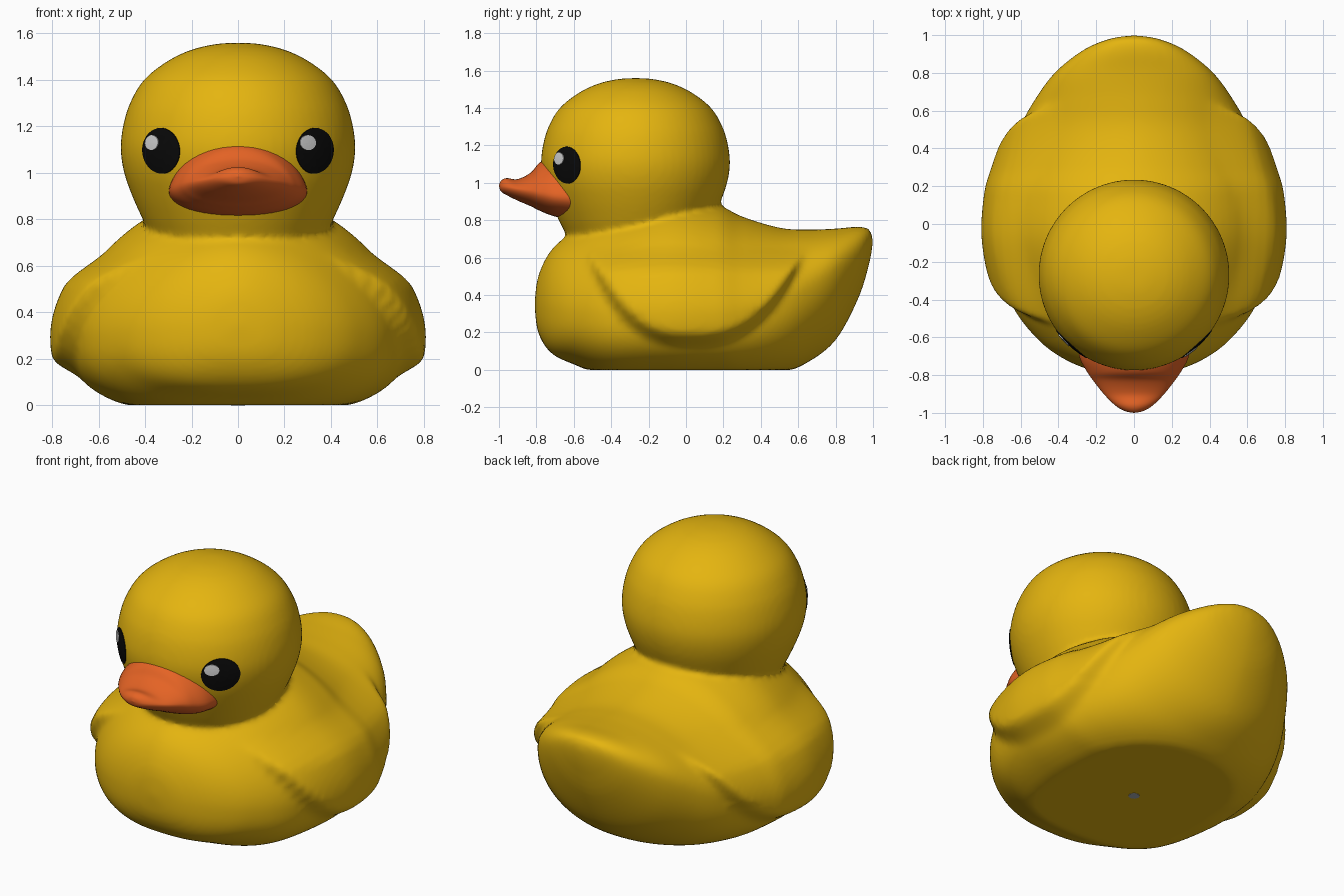
import bpy, bmesh
from math import sin, cos, pi, atan2
from mathutils import Vector
from mathutils.bvhtree import BVHTree

if "Cube" in bpy.data.objects:
    bpy.data.objects.remove(bpy.data.objects["Cube"])

HEAD_Y = -0.27


def material(name, rgb):
    m = bpy.data.materials.new(name)
    m.diffuse_color = (*rgb, 1)
    m.use_nodes = True
    m.node_tree.nodes["Principled BSDF"].inputs["Base Color"].default_value = m.diffuse_color
    return m


YELLOW = material("yellow", (0.78, 0.46, 0.005))
ORANGE = material("orange", (0.78, 0.125, 0.018))
BLACK = material("black", (0.003, 0.003, 0.003))
WHITE = material("soft_white", (0.68, 0.68, 0.68))
GREY = material("grey", (0.4, 0.42, 0.45))


def spline(keys, steps):
    """Smooth rows of numbers through the key rows."""
    k = [keys[0]] + list(keys) + [keys[-1]]
    rows = []
    for i in range(1, len(k) - 2):
        for s in range(steps):
            t = s / steps
            rows.append([0.5 * (2 * b + (c - a) * t + (2 * a - 5 * b + 4 * c - d) * t * t
                                + (3 * b - a - 3 * c + d) * t ** 3)
                         for a, b, c, d in zip(*k[i - 1:i + 3])])
    return rows + [list(keys[-1])]


def loft(bm, rings):
    vs = [[bm.verts.new(p) for p in ring] for ring in rings]
    n = len(rings[0])
    for a, b in zip(vs, vs[1:]):
        for j in range(n):
            bm.faces.new((a[j], a[(j + 1) % n], b[(j + 1) % n], b[j]))


def finish(bm, name, mat):
    bmesh.ops.remove_doubles(bm, verts=bm.verts, dist=1e-5)
    bmesh.ops.recalc_face_normals(bm, faces=bm.faces)
    me = bpy.data.meshes.new(name)
    bm.to_mesh(me)
    bm.free()
    me.materials.append(mat)
    me.shade_smooth()
    ob = bpy.data.objects.new(name, me)
    bpy.context.collection.objects.link(ob)
    return ob


def step(x, width):
    t = min(max(x / width, 0), 1)
    return t * t * (3 - 2 * t)


def spow(v, e):
    return (1 if v >= 0 else -1) * abs(v) ** e


def wing(y, z):
    """Sideways swelling of the moulded wing."""
    k = 0.60 if y > 0.03 else 0.56
    low = 0.11 + 0.47 * abs((y - 0.03) / k) ** 2.6
    return 0.075 * step(z - low, 0.09) * step(0.67 - z, 0.16)


def body_ring(y, zb, zt, w, zc, n=96):
    tail = step(y - 0.35, 0.6)
    pts = []
    for i in range(n):
        a = 2 * pi * i / n
        c, s = cos(a), sin(a)
        p = 1.8 + 0.4 * tail if s >= 0 else 2.6 - 0.8 * tail
        x = w * spow(c, 2 / p)
        z = max(zc + (zt - zc if s >= 0 else zc - zb) * spow(s, 2 / p), 0)
        if abs(x) > 0.3:
            x += spow(x, 0) * wing(y, z) * step(abs(x) - 0.3, 0.15)
        pts.append((x, y, z))
    return pts


# body: y, bottom, top, half width, height of widest point
BODY = [(-.81, .35, .35, 0, .35), (-.79, .2, .5, .17, .33), (-.72, .09, .64, .36, .32),
        (-.6, .03, .74, .52, .31), (-.4, -.04, .85, .66, .3), (-.1, -.05, .93, .73, .3),
        (.15, -.05, .89, .72, .3), (.3, -.05, .82, .68, .31), (.5, -.02, .76, .61, .36),
        (.65, .04, .75, .53, .43), (.8, .16, .755, .42, .53), (.92, .38, .765, .27, .62),
        (.98, .57, .75, .13, .68), (1.0, .69, .69, 0, .69)]
# head: height, radius
HEAD = [(.6, 0), (.62, .33), (.72, .37), (.8, .41), (.9, .455), (1.0, .49), (1.1, .505),
        (1.2, .495), (1.3, .465), (1.4, .405), (1.48, .305), (1.53, .2), (1.555, .09), (1.56, 0)]

bm = bmesh.new()
loft(bm, [body_ring(*r) for r in spline(BODY, 8)])
loft(bm, [[(r * cos(2 * pi * i / 64), HEAD_Y + r * sin(2 * pi * i / 64), z) for i in range(64)]
          for z, r in spline(HEAD, 5)])
skin = finish(bm, "body_and_head", YELLOW)

# fuse head and body, soften the neck crease
rm = skin.modifiers.new("fuse", 'REMESH')
rm.mode = 'VOXEL'
rm.voxel_size = 0.016
rm.use_smooth_shade = True
sm = skin.modifiers.new("soften", 'SMOOTH')
sm.factor = 0.5
sm.iterations = 5


# bill: y, half width, top, bottom, height of the side rim
BILL = [(-.58, .30, 1.15, .80, .92), (-.70, .29, 1.14, .82, .93), (-.78, .25, 1.11, .85, .945),
        (-.83, .215, 1.055, .875, .955), (-.90, .16, 1.02, .905, .965),
        (-.96, .1, 1.025, .935, .975), (-.99, .05, 1.01, .955, .98), (-1, 0, .985, .985, .985)]


def bill_ring(y, w, zt, zb, zs, n=48):
    pts = []
    for i in range(n):
        c, s = cos(2 * pi * i / n), sin(2 * pi * i / n)
        z = zs + (zt - zs) * s ** 1.3 if s >= 0 else zs + (zs - zb) * s
        pts.append((w * c, y, z))
    return pts


bm = bmesh.new()
rings = [bill_ring(*r) for r in spline(BILL, 6)]
loft(bm, [[(0, -.58, .92)] * 48] + rings)
finish(bm, "bill", ORANGE)

# eyes: thin plates hugging the head surface
tree = BVHTree.FromObject(skin, bpy.context.evaluated_depsgraph_get())


def plate(name, mat, x, z, a, b, lift):
    """Oval plate on the head, centred at front-view position x, z."""
    mid = atan2(x, (0.503 ** 2 - x * x) ** 0.5)
    rings = []
    for t, up in ((0, lift), (.35, lift), (.7, lift), (.98, lift), (1, -.006)):
        ring = []
        for i in range(40):
            ang = mid + t * a * cos(2 * pi * i / 40) / 0.503
            d = Vector((sin(ang), -cos(ang), 0))
            o = Vector((0, HEAD_Y, z + t * b * sin(2 * pi * i / 40)))
            hit = tree.ray_cast(o + d * 0.8, -d)[0]
            ring.append((hit if hit else o + d * 0.5) + d * up)
        rings.append(ring)
    bm = bmesh.new()
    loft(bm, rings)
    bmesh.ops.remove_doubles(bm, verts=bm.verts, dist=1e-5)
    bm.normal_update()
    if sum((f.normal.dot(Vector((sin(mid), -cos(mid), 0))) for f in bm.faces)) < 0:
        bmesh.ops.reverse_faces(bm, faces=bm.faces)
    me = bpy.data.meshes.new(name)
    bm.to_mesh(me)
    bm.free()
    me.materials.append(mat)
    bpy.context.collection.objects.link(bpy.data.objects.new(name, me))


for side, ex, gx in (("right", .337, .298), ("left", -.337, -.368)):
    plate(side + "_eye", BLACK, ex, 1.095, .11, .10, .004)
    plate(side + "_eye_glint", WHITE, gx, 1.13, .042, .033, .008)

# small squeaker disc under the body
bm = bmesh.new()
bmesh.ops.create_cone(bm, cap_ends=True, segments=24, radius1=.03, radius2=.03, depth=.008)
bmesh.ops.translate(bm, verts=bm.verts, vec=(0, 0, .003))
disc = finish(bm, "squeaker", GREY)
disc.data.shade_flat()
